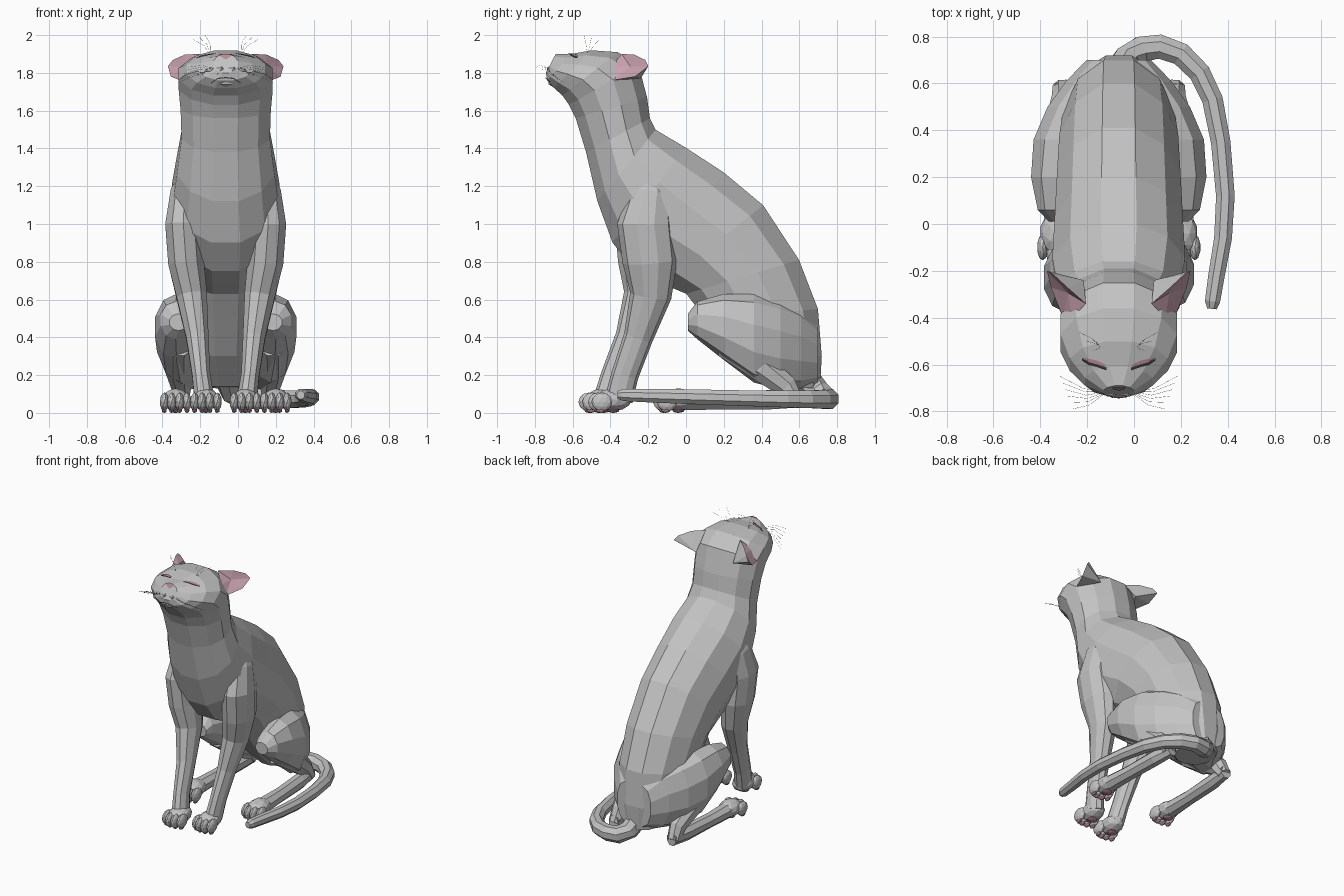
import bpy, bmesh, math
from mathutils import Vector, Matrix
from mathutils.bvhtree import BVHTree

if "Cube" in bpy.data.objects:
    bpy.data.objects.remove(bpy.data.objects["Cube"])

CX = -0.065  # the body sits left of centre because the tail wraps on the right


def material(name, rgb):
    m = bpy.data.materials.new(name)
    m.diffuse_color = (*rgb, 1)
    m.use_nodes = True
    m.node_tree.nodes["Principled BSDF"].inputs["Base Color"].default_value = m.diffuse_color
    return m


FUR = material("grey fur", (0.55, 0.55, 0.55))
PINK = material("ear pink", (0.58, 0.36, 0.43))
PAD = material("nose and pad pink", (0.50, 0.25, 0.30))
DARK = material("dark line", (0.04, 0.04, 0.04))
WHISK = material("whisker grey", (0.6, 0.6, 0.6))


def finish(bm, name, *mats, recalc=True):
    if recalc:
        bmesh.ops.recalc_face_normals(bm, faces=bm.faces)
    me = bpy.data.meshes.new(name)
    bm.to_mesh(me)
    bm.free()
    for m in mats:
        me.materials.append(m)
    ob = bpy.data.objects.new(name, me)
    bpy.context.collection.objects.link(ob)
    return ob


def loft(bm, rings, n):
    """Skin a list of (centre, u, v) ellipses and cap both ends."""
    loops = []
    for c, u, v in rings:
        loops.append([bm.verts.new(c + u * math.cos(a) + v * math.sin(a))
                      for a in (2 * math.pi * (i + 0.5) / n for i in range(n))])
    for a, b in zip(loops, loops[1:]):
        for i in range(n):
            j = (i + 1) % n
            bm.faces.new((a[i], a[j], b[j], b[i]))
    bm.faces.new(loops[0])
    bm.faces.new(loops[-1])


def tube(bm, pts, n=8, ref=(1, 0, 0)):
    """Loft along (x, y, z, r along ref, r across)."""
    P = [Vector(p[:3]) for p in pts]
    rings = []
    for i, p in enumerate(pts):
        t = (P[min(i + 1, len(P) - 1)] - P[max(i - 1, 0)]).normalized()
        u = Vector(ref)
        u = (u - t * u.dot(t)).normalized()
        rings.append((P[i], u * p[3], t.cross(u) * p[4]))
    loft(bm, rings, n)


def blob(bm, c, r, sub=2):
    bmesh.ops.create_icosphere(bm, subdivisions=sub, radius=1,
                               matrix=Matrix.Translation(c) @ Matrix.Diagonal((*r, 1)))


# Torso, neck and head: front y,z / back y,z / half width
SECTIONS = [
    (0.42, 0.14, 0.71, 0.13, 0.13), (0.25, 0.30, 0.72, 0.30, 0.21),
    (0.10, 0.50, 0.70, 0.55, 0.24), (0.00, 0.63, 0.60, 0.81, 0.255),
    (-0.12, 0.68, 0.41, 1.10, 0.265), (-0.27, 0.75, 0.20, 1.275, 0.275),
    (-0.39, 0.90, 0.00, 1.405, 0.285), (-0.47, 1.12, -0.16, 1.50, 0.26),
    (-0.53, 1.38, -0.19, 1.56, 0.235), (-0.585, 1.56, -0.205, 1.67, 0.24),
    (-0.62, 1.63, -0.25, 1.84, 0.25), (-0.655, 1.68, -0.36, 1.91, 0.25),
    (-0.70, 1.72, -0.50, 1.92, 0.21), (-0.735, 1.76, -0.61, 1.90, 0.145),
    (-0.742, 1.80, -0.69, 1.90, 0.065)]
bm = bmesh.new()
rings = []
for fy, fz, by, bz, w in SECTIONS:
    f, b = Vector((CX, fy, fz)), Vector((CX, by, bz))
    rings.append(((f + b) / 2, Vector((w * 1.03, 0, 0)), (b - f) * 0.515))
loft(bm, rings, 12)
bmesh.ops.recalc_face_normals(bm, faces=bm.faces)
skin = BVHTree.FromBMesh(bm)
finish(bm, "body_and_head", FUR)


def paw(name, x, y):
    """Paw with four toes and pink pads below."""
    bm = bmesh.new()
    blob(bm, (x, y, 0.070), (0.072, 0.10, 0.060))
    for o, dy in ((-0.06, 0.02), (-0.021, 0), (0.021, 0), (0.06, 0.02)):
        blob(bm, (x + o, y - 0.08 + dy, 0.058), (0.024, 0.055, 0.050))
    finish(bm, name, FUR)
    bm = bmesh.new()
    blob(bm, (x, y, 0.012), (0.036, 0.032, 0.012))
    for o in (-0.06, -0.021, 0.021, 0.06):
        blob(bm, (x + o, y - 0.085 + abs(o) * 0.3, 0.012), (0.013, 0.024, 0.012))
    finish(bm, name + "_pads", PAD)


def face_strip(name, pts, mat, drop=False):
    """Thin plate on the face from (x, low, high): z values projected from the
    front, or y values projected from above when drop is set."""
    bm = bmesh.new()
    rows = []
    for x, lo, hi in pts:
        row = []
        for k in (lo, hi):
            o, d = (Vector((x, k, 3)), Vector((0, 0, -1))) if drop else (
                Vector((x, -2, k)), Vector((0, 1, 0)))
            hit, nor, _, _ = skin.ray_cast(o, d)
            if hit is None:
                hit, nor, _, _ = skin.find_nearest(o + d * 1.2)
            row.append(bm.verts.new(hit + nor * 0.006))
        rows.append(row)
    for a, b in zip(rows, rows[1:]):
        bm.faces.new((a[0], b[0], b[1], a[1]))
    bm.normal_update()
    for f in bm.faces:
        if f.normal.dot(Vector((0, -1, 1))) < 0:
            f.normal_flip()
    finish(bm, name, mat, recalc=False)


for s, side in ((-1, "left"), (1, "right")):
    X = lambda off: CX + s * off
    fwd = -0.03 if s < 0 else 0.02

    # Front leg with shoulder: offset, y, z, rx, ry
    bm = bmesh.new()
    leg = [(0.19, -0.15, 1.33, 0.03, 0.05), (0.215, -0.19, 1.17, 0.08, 0.11),
           (0.225, -0.22, 1.0, 0.10, 0.15), (0.21, -0.20, 0.8, 0.10, 0.145),
           (0.18, -0.20, 0.62, 0.085, 0.11), (0.15, -0.27, 0.4, 0.062, 0.078),
           (0.13, -0.345, 0.2, 0.05, 0.072), (0.113, -0.38, 0.07, 0.055, 0.075)]
    tube(bm, [(X(o), y + fwd * (1.28 - z), z, a, b) for o, y, z, a, b in leg], 10)
    finish(bm, side + "_front_leg", FUR)
    paw(side + "_front_paw", X(0.105), -0.405 + fwd)

    # Thigh: upright sections narrowing from the flank into the rump
    bm = bmesh.new()
    thigh = [(0.25, 0.01, 0.48, 0.05, 0.045), (0.265, 0.06, 0.49, 0.085, 0.10),
             (0.26, 0.2, 0.455, 0.12, 0.175), (0.24, 0.36, 0.395, 0.13, 0.235),
             (0.185, 0.50, 0.36, 0.125, 0.235), (0.12, 0.61, 0.34, 0.11, 0.21),
             (0.07, 0.70, 0.31, 0.07, 0.15)]
    loft(bm, [(Vector((X(o), y, z)), Vector((a, 0, 0)), Vector((0, 0, b)))
              for o, y, z, a, b in thigh], 10)
    finish(bm, side + "_thigh", FUR)

    # Shin, hind foot and paw
    bm = bmesh.new()
    shin = [(0.25, 0.20, 0.36, 0.08, 0.07), (0.25, 0.40, 0.24, 0.075, 0.08),
            (0.235, 0.53, 0.14, 0.055, 0.065), (0.24, 0.58, 0.06, 0.045, 0.045)]
    tube(bm, [(X(o), y, z, a, b) for o, y, z, a, b in shin], 8)
    foot = [(0.235, 0.60, 0.075, 0.04, 0.05), (0.25, 0.45, 0.07, 0.05, 0.055),
            (0.26, 0.2, 0.065, 0.05, 0.05), (0.265, 0.0, 0.065, 0.06, 0.055)]
    tube(bm, [(X(o), y, z, a, b) for o, y, z, a, b in foot], 8)
    finish(bm, side + "_hind_foot", FUR)
    paw(side + "_hind_paw", X(0.265), -0.04)

    # Ear: rim fanned to a pink hollow in front and to a grey root behind
    bm = bmesh.new()
    rim = [bm.verts.new((X(o), y, z)) for o, y, z in (
        (0.14, -0.34, 1.90), (0.215, -0.275, 1.897), (0.28, -0.215, 1.868),
        (0.306, -0.20, 1.835), (0.29, -0.27, 1.78), (0.24, -0.395, 1.76),
        (0.20, -0.40, 1.83))]
    hollow = bm.verts.new((X(0.215), -0.295, 1.835))
    root = bm.verts.new((X(0.15), -0.24, 1.77))
    for a, b in zip(rim, rim[1:] + rim[:1]):
        bm.faces.new((a, b, hollow)).material_index = 1
        bm.faces.new((b, a, root))
    finish(bm, side + "_ear", FUR, PINK)

    # Squinting eye, muzzle cushion and mouth corner
    face_strip(side + "_eyelid", [(X(0.055), -0.612, -0.600), (X(0.09), -0.598, -0.582),
                                  (X(0.125), -0.588, -0.574), (X(0.15), -0.572, -0.568)], PAD, True)
    face_strip(side + "_eye_slit", [(X(0.05), -0.624, -0.612), (X(0.09), -0.610, -0.598),
                                    (X(0.125), -0.600, -0.588), (X(0.155), -0.580, -0.572)], DARK, True)
    bm = bmesh.new()
    blob(bm, (X(0.032), -0.708, 1.81), (0.042, 0.034, 0.036), 1)
    finish(bm, side + "_muzzle_cushion", FUR)
    face_strip(side + "_mouth", [(X(0), 1.773, 1.779), (X(0.04), 1.768, 1.774),
                                 (X(0.075), 1.748, 1.753)], DARK)

    # Whiskers: cheek fans and brow hairs
    bm = bmesh.new()
    for i in range(6):
        t = i / 5
        a = Vector((X(0.05), -0.715, 1.80 + 0.02 * t))
        b = Vector((X(0.25 - 0.05 * t), -0.65 - 0.14 * t, 1.75 + 0.08 * t))
        m = (a + b) / 2 + Vector((0, -0.02, 0.015))
        tube(bm, [(*p, 0.0007, 0.0007) for p in (a, m, b)], 3, (0, 0, 1))
    for i in range(3):
        a = Vector((X(0.08), -0.52, 1.89))
        b = Vector((X(0.11 + 0.03 * i), -0.54 + 0.04 * i, 2.0 - 0.012 * i))
        m = (a + b) / 2 + Vector((-s * 0.012, 0, 0.01))
        tube(bm, [(*p, 0.0007, 0.0007) for p in (a, m, b)], 3, (0, 1, 0))
    finish(bm, side + "_whiskers", WHISK)

# Nose and chin
face_strip("nose", [(CX - 0.027, 1.884, 1.894), (CX, 1.868, 1.898), (CX + 0.027, 1.884, 1.894)], PAD)
bm = bmesh.new()
blob(bm, (CX, -0.702, 1.752), (0.055, 0.03, 0.028), 1)
finish(bm, "chin", FUR)

# Tail wrapping round the right side on the ground
bm = bmesh.new()
path = [(-0.06, 0.62, 0.20, 0.075), (-0.03, 0.70, 0.11, 0.065), (0.03, 0.745, 0.075, 0.060),
        (0.11, 0.757, 0.073, 0.056), (0.20, 0.725, 0.072, 0.053), (0.28, 0.645, 0.072, 0.05),
        (0.335, 0.53, 0.073, 0.048), (0.37, 0.35, 0.077, 0.045), (0.39, 0.12, 0.083, 0.043),
        (0.38, -0.06, 0.088, 0.041), (0.352, -0.22, 0.092, 0.038), (0.335, -0.33, 0.095, 0.035),
        (0.332, -0.362, 0.095, 0.022)]
tube(bm, [(x, y, z, r, r) for x, y, z, r in path], 8, (0, 0, 1))
finish(bm, "tail", FUR)
